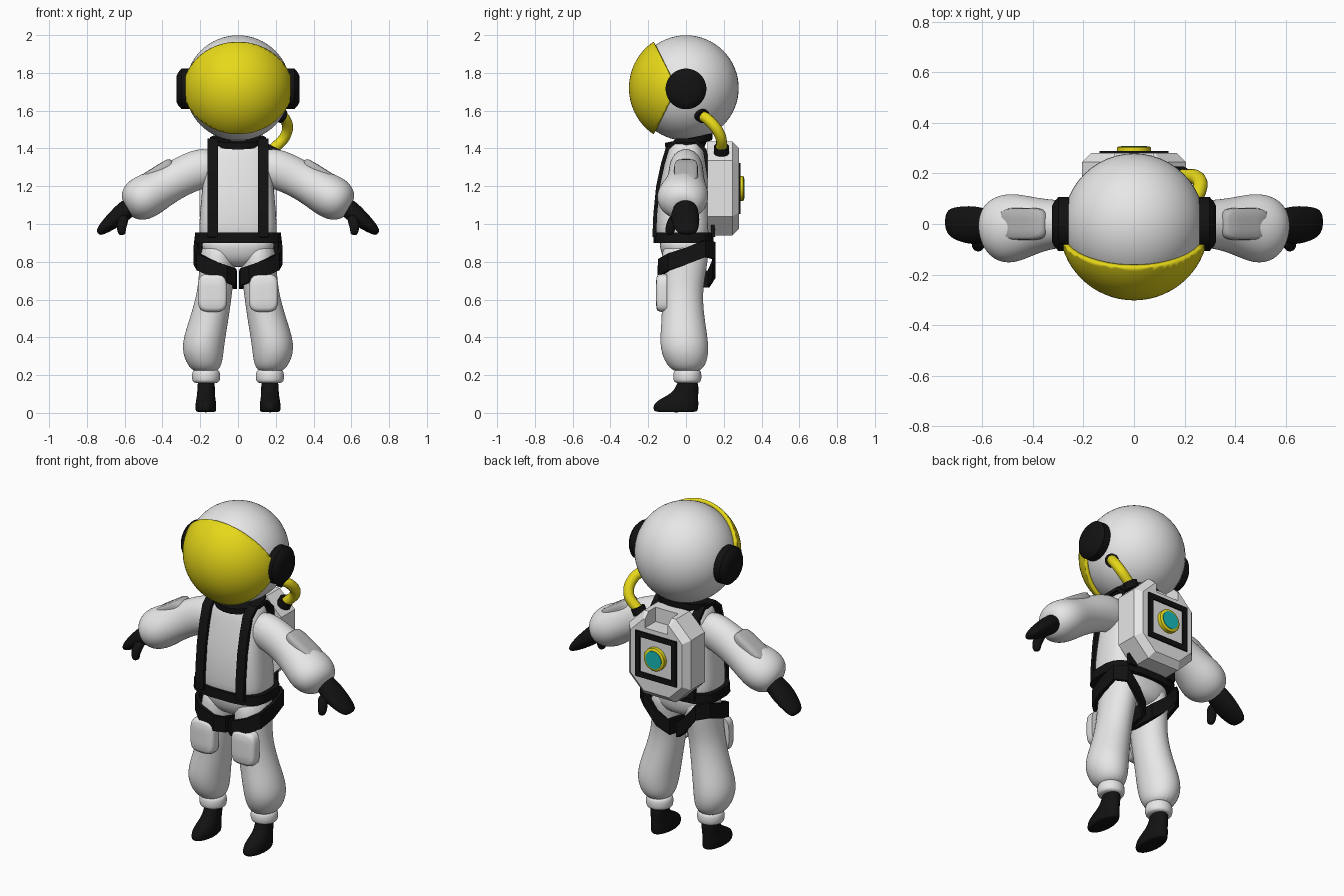
import bpy, bmesh, math
from mathutils import Vector as V, Matrix

if "Cube" in bpy.data.objects:
    bpy.data.objects.remove(bpy.data.objects["Cube"])

def material(name, r, g, b):
    m = bpy.data.materials.new(name)
    m.diffuse_color = (r, g, b, 1)
    m.use_nodes = True
    m.node_tree.nodes["Principled BSDF"].inputs["Base Color"].default_value = m.diffuse_color
    return m

WHITE = material("suit white", .8, .8, .8)
GREY = material("pad grey", .47, .47, .47)
BLACK = material("black", .006, .006, .006)
YELLOW = material("yellow", .8, .69, .01)
TEAL = material("teal", .01, .5, .5)
X, Y, Z = V((1, 0, 0)), V((0, 1, 0)), V((0, 0, 1))

def finish(name, bm, mat, sub=0, mirror=False, angle=40):
    bmesh.ops.recalc_face_normals(bm, faces=bm.faces)
    me = bpy.data.meshes.new(name)
    bm.to_mesh(me)
    bm.free()
    me.materials.append(mat)
    ob = bpy.data.objects.new(name, me)
    bpy.context.collection.objects.link(ob)
    bpy.ops.object.select_all(action='DESELECT')
    ob.select_set(True)
    bpy.context.view_layer.objects.active = ob
    if angle:
        bpy.ops.object.shade_smooth_by_angle(angle=math.radians(180 if sub else angle))
    if mirror:
        ob.modifiers.new("mirror", 'MIRROR').use_mirror_merge = False
    if sub:
        s = ob.modifiers.new("smooth", 'SUBSURF')
        s.levels = s.render_levels = sub
    return ob

def skin(name, rings, mat, closed=False, **kw):
    """Join equal point rings into a tube, capped unless closed on itself."""
    bm = bmesh.new()
    vs = [[bm.verts.new(p) for p in r] for r in rings]
    k = len(vs[0])
    pairs = list(zip(vs, vs[1:])) + ([(vs[-1], vs[0])] if closed else [])
    for a, b in pairs:
        for i in range(k):
            bm.faces.new((a[i], a[(i + 1) % k], b[(i + 1) % k], b[i]))
    if not closed:
        bm.faces.new(vs[0])
        bm.faces.new(vs[-1])
    return finish(name, bm, mat, **kw)

def oval(c, u, v, n=2, k=20):
    pts = []
    for i in range(k):
        a = math.tau * (i + .5) / k
        f = lambda t: math.copysign(abs(t) ** (2 / n), t)
        pts.append(V(c) + V(u) * f(math.cos(a)) + V(v) * f(math.sin(a)))
    return pts

def stack(name, rows, mat, n=2, **kw):
    """Rows of (z, x, y, half width, half depth)."""
    return skin(name, [oval((x, y, z), X * a, Y * b, n) for z, x, y, a, b in rows], mat, **kw)

def limb(name, rows, mat, **kw):
    """Rows of (x, y, z, half depth, half height) running along the arm."""
    rings = []
    for i, (x, y, z, a, b) in enumerate(rows):
        p, q = rows[max(i - 1, 0)], rows[min(i + 1, len(rows) - 1)]
        t = V((q[0] - p[0], 0, q[2] - p[2])).normalized()
        rings.append(oval((x, y, z), Y * a, Y.cross(t) * b))
    return skin(name, rings, mat, sub=2, mirror=True, **kw)

def strap(name, pts, w, width, closed=False, thick=.02):
    pts, rings = [V(p) for p in pts], []
    m = len(pts)
    for i, p in enumerate(pts):
        q, r = (pts[i - 1], pts[(i + 1) % m]) if closed else (pts[max(i - 1, 0)], pts[min(i + 1, m - 1)])
        n = (r - q).cross(w).normalized() * thick / 2
        h = w * width / 2
        rings.append([p + h + n, p - h + n, p - h - n, p + h - n])
    return skin(name, rings, BLACK, closed=closed, mirror=True)

def pad(name, c, u, v, n, mat):
    c = V(c)
    steps = [(-.03, 1), (.005, 1), (.02, .95), (.027, .8), (.029, .4)]
    return skin(name, [oval(c + n * d, u * s, v * s, 4, 24) for d, s in steps], mat, mirror=True, angle=70)

def box(name, lo, hi, mat):
    lo, hi = V(lo), V(hi)
    bm = bmesh.new()
    bmesh.ops.create_cube(bm, size=1, matrix=Matrix.Translation((lo + hi) / 2) @ Matrix.Diagonal((*(hi - lo), 1)))
    return finish(name, bm, mat, angle=0)

def disc(name, c, axis, rows, mat, **kw):
    """Turned part: rows of (distance along axis, radius)."""
    axis = V(axis).normalized()
    u = axis.orthogonal().normalized()
    return skin(name, [oval(V(c) + axis * d, u * r, axis.cross(u) * r, 2, 32) for d, r in rows], mat, **kw)

# Helmet and wedge-cut visor
HC = V((0, 0, 1.72))
bm = bmesh.new()
bmesh.ops.create_uvsphere(bm, u_segments=48, v_segments=32, radius=.279, matrix=Matrix.Translation(HC))
finish("helmet", bm, WHITE)
bm = bmesh.new()
bmesh.ops.create_uvsphere(bm, u_segments=64, v_segments=48, radius=.296, matrix=Matrix.Translation(HC - Y * .006))
for s in (1, -1):
    bmesh.ops.bisect_plane(bm, geom=bm.verts[:] + bm.edges[:] + bm.faces[:], plane_co=HC - Y * .05,
                           plane_no=V((0, 1, .5 * s)), clear_outer=True)
visor = finish("visor", bm, YELLOW)
sol = visor.modifiers.new("thickness", 'SOLIDIFY')
sol.thickness = .022
disc("ear_piece", (0, 0, 1.715), X, [(.24, .108), (.298, .108), (.315, .09), (.325, .07)], BLACK, mirror=True)
skin("neck_ring", [oval((0, y, z), X * a, V((0, b, b * .2))) for z, y, a, b in
                   [(1.38, .005, .11, .09), (1.415, .01, .125, .10), (1.42, .015, .148, .125), (1.455, .015, .15, .128)]], BLACK)

# Torso, pelvis and belt
stack("torso", [(.88, 0, -.01, .205, .14), (.98, 0, -.015, .21, .15), (1.15, 0, -.015, .195, .14),
                (1.3, 0, -.005, .18, .118), (1.41, 0, 0, .165, .095), (1.45, 0, 0, .12, .06)], WHITE, n=3, sub=2)
stack("pelvis", [(.94, 0, -.005, .2, .14), (.87, 0, -.005, .195, .135), (.81, 0, 0, .16, .12), (.77, 0, 0, .06, .07)],
      WHITE, n=2.5, sub=2)
stack("belt", [(.9, 0, -.012, .232, .16), (.955, 0, -.012, .23, .16)], BLACK, n=3.2)

# Shoulder straps and thigh harness
strap("shoulder_strap", [(.133, y, z) for y, z in
      [(-.168, .93), (-.163, 1.05), (-.148, 1.2), (-.122, 1.32), (-.098, 1.4), (-.05, 1.442), (.05, 1.442),
       (.1, 1.39), (.122, 1.25), (.135, 1.1), (.145, .93)]], X, .055)
strap("thigh_strap", [(.02, -.10, .72), (.06, -.14, .735), (.15, -.138, .77), (.21, -.09, .80), (.226, 0, .83),
      (.222, .10, .87), (.17, .147, .86), (.09, .147, .76), (.03, .12, .71), (.014, 0, .70)], Z, .09, closed=True)

# Legs, cuffs, boots
stack("leg", [(.92, .10, 0, .09, .12), (.8, .108, -.008, .097, .128), (.65, .12, -.022, .092, .108),
              (.5, .152, -.015, .104, .113), (.36, .188, -.01, .116, .134), (.27, .18, 0, .10, .115),
              (.21, .17, .005, .065, .07)], WHITE, sub=2, mirror=True)
stack("ankle_cuff", [(.155, .169, .007, .062, .062), (.17, .169, .007, .076, .076), (.215, .169, .007, .076, .076),
                     (.235, .169, .007, .062, .062)], WHITE, sub=2, mirror=True)
stack("boot", [(.003, .17, -.052, .05, .105), (.012, .17, -.055, .056, .12), (.05, .17, -.053, .056, .121),
               (.08, .17, -.03, .05, .095), (.115, .169, .005, .046, .062), (.19, .168, .012, .048, .054)],
      BLACK, sub=2, mirror=True)
pad("knee_pad", (.135, -.13, .635), X * .078, Z * .1, -Y, WHITE)

# Arms, elbow pads, gloves
limb("arm", [(.1, 0, 1.315, .085, .10), (.22, 0, 1.29, .092, .108), (.32, 0, 1.24, .096, .102),
             (.40, -.008, 1.195, .115, .105), (.48, -.018, 1.15, .143, .12), (.545, -.018, 1.115, .13, .112),
             (.585, -.01, 1.095, .085, .075), (.595, 0, 1.09, .04, .04)], WHITE)
along = V((.85, 0, -.53)).normalized()
pad("elbow_pad", (.437, 0, 1.272), along * .108, Y * .064, V((.53, 0, .85)).normalized(), GREY)
limb("glove", [(.55, 0, 1.11, .05, .05), (.6, -.005, 1.07, .07, .052), (.64, -.005, 1.035, .078, .048),
               (.69, 0, .995, .07, .038), (.725, .005, .965, .058, .026), (.742, .01, .95, .035, .014)], BLACK)
limb("thumb", [(.60, -.055, 1.05, .03, .03), (.615, -.078, 1.0, .028, .028), (.618, -.085, .965, .026, .024),
               (.61, -.085, .94, .018, .016)], BLACK)

# Backpack: chamfered octagon with a notch on top
PC = V((0, 0, 1.188))
def octagon(y, hx, hz, cut):
    return [PC + V((sx * a, y, sz * b)) for sx, sz, flip in ((1, 1, 0), (-1, 1, 1), (-1, -1, 0), (1, -1, 1))
            for a, b in ([(hx, hz - cut), (hx - cut, hz)][::-1 if flip else 1])]
pack = skin("backpack", [octagon(.115, .205, .248, .1), octagon(.245, .205, .248, .1), octagon(.28, .17, .213, .085)],
            WHITE, angle=0)
cutter = box("notch_cutter", (-.075, .18, 1.35), (.075, .4, 1.6), WHITE)
cutter.hide_render = True
cutter.hide_viewport = True
cut = pack.modifiers.new("notch", 'BOOLEAN')
cut.operation, cut.object, cut.solver = 'DIFFERENCE', cutter, 'EXACT'

# Panel frame and dial on the pack
for s in (-1, 1):
    x, z = s * .12, 1.188 + s * .12
    box("frame_side", (x - .016, .275, 1.052), (x + .016, .288, 1.324), BLACK)
    box("frame_bar", (-.136, .275, z - .016), (.136, .288, z + .016), BLACK)
disc("dial", (0, 0, 1.188), Y, [(.27, .067), (.302, .067), (.306, .062)], YELLOW)
disc("dial_face", (0, 0, 1.188), Y, [(.30, .052), (.309, .052)], TEAL)

# Air hose with end fittings
cu = bpy.data.curves.new("air_hose", 'CURVE')
cu.dimensions, cu.bevel_depth, cu.bevel_resolution = '3D', .029, 4
sp = cu.splines.new('BEZIER')
path = [(.215, .075, 1.58), (.255, .125, 1.545), (.252, .18, 1.47), (.18, .188, 1.39)]
sp.bezier_points.add(len(path) - 1)
for b, p in zip(sp.bezier_points, path):
    b.co = p
    b.handle_left_type = b.handle_right_type = 'AUTO'
cu.materials.append(YELLOW)
bpy.context.collection.objects.link(bpy.data.objects.new("air_hose", cu))
disc("hose_fitting_top", (.205, .07, 1.585), (.7, .5, -.35), [(0, .037), (.042, .037)], BLACK)
disc("hose_fitting_bottom", (.17, .188, 1.375), (.5, 0, 1), [(0, .04), (.04, .04)], BLACK)
